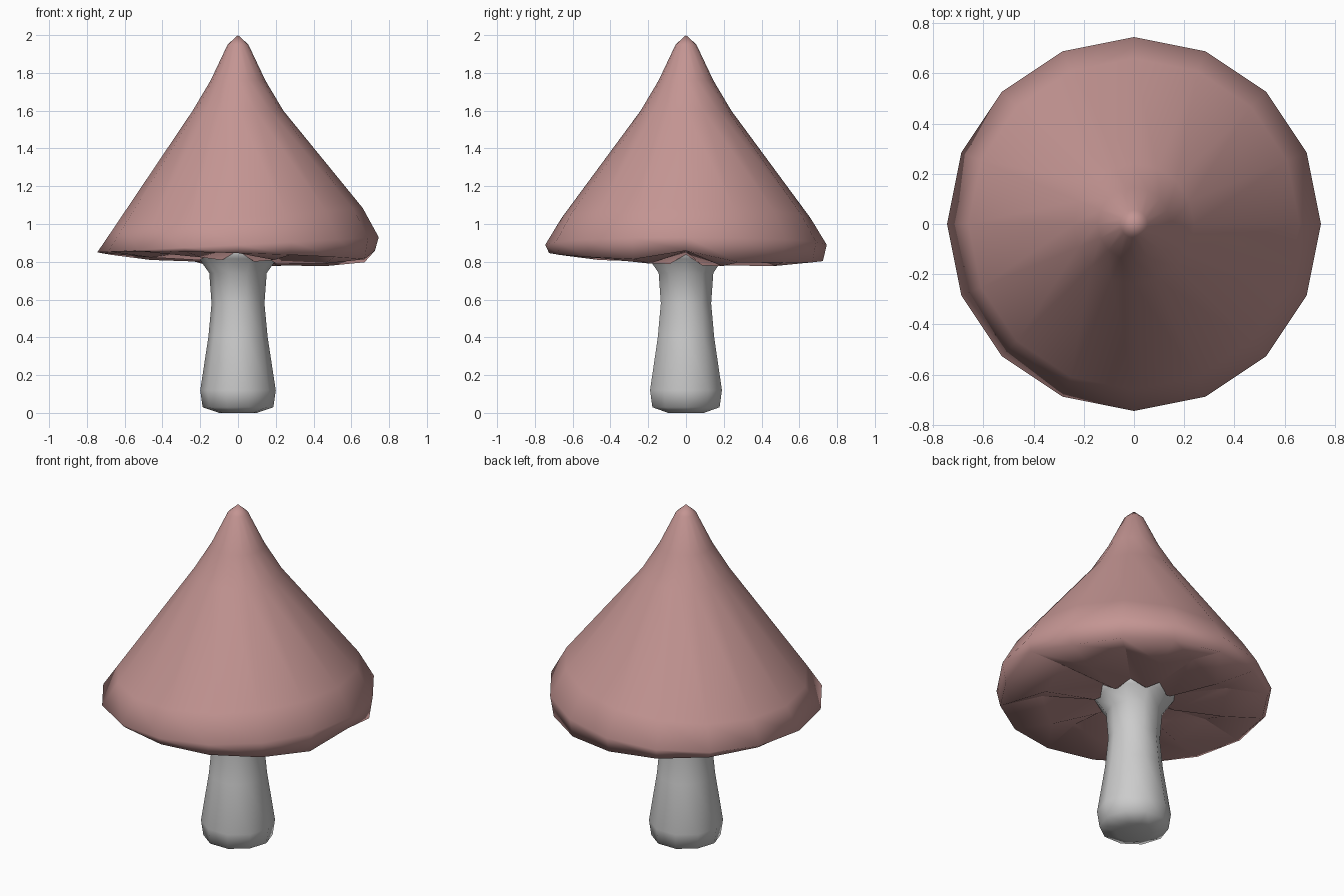
import bpy, bmesh
from math import cos, sin, pi

if "Cube" in bpy.data.objects:
    bpy.data.objects.remove(bpy.data.objects["Cube"])


def lathe(name, rings, n, top=None, bottom=None, crease=None):
    """Skin rings listed top to bottom; each ring is (radius, height function or number)."""
    bm = bmesh.new()
    loops = []
    for r, z in rings:
        loops.append([bm.verts.new((r * cos(2 * pi * i / n), r * sin(2 * pi * i / n),
                                    z(i) if callable(z) else z)) for i in range(n)])
    for a, b in zip(loops, loops[1:]):
        for i in range(n):
            j = (i + 1) % n
            bm.faces.new((a[i], b[i], b[j], a[j]))
    for loop, z in ((loops[0], top), (loops[-1], bottom)):
        if z is not None:
            c = bm.verts.new((0, 0, z))
            for i in range(n):
                bm.faces.new((loop[i], loop[(i + 1) % n], c))
    bmesh.ops.recalc_face_normals(bm, faces=bm.faces[:])
    for f in bm.faces:
        f.smooth = True
    # sharp folds along every second spoke of the underside
    if crease is not None:
        for a, b in zip(loops[crease:], loops[crease + 1:]):
            for i in range(0, n, 2):
                bm.edges.get((a[i], b[i])).smooth = False
    mesh = bpy.data.meshes.new(name)
    bm.to_mesh(mesh)
    bm.free()
    ob = bpy.data.objects.new(name, mesh)
    bpy.context.collection.objects.link(ob)
    return ob


N = 16


def tilt(base, amount, phase=0.0):
    return lambda i: base + amount * cos(2 * pi * i / N - phase)


def lip(i):
    return 0.825 - 0.03 * cos(2 * pi * i / N - pi / 4) + (0.055 if i == 0 else 0)


def gill(low, high, lean):
    return lambda i: (low if i % 2 else high) - lean * cos(2 * pi * i / N - pi / 4)


# Cap: pointed cone, uneven rim, folded underside
cap = lathe("mushroom_cap", [
    (0.055, 1.95), (0.145, 1.76), (0.24, 1.60),
    (0.66, tilt(1.03, 0.055)), (0.745, tilt(0.89, 0.04)), (0.725, lip),
    (0.50, gill(0.80, 0.875, 0.025)), (0.22, gill(0.795, 0.85, 0.015)),
], N, top=2.0, bottom=0.93, crease=5)

mat = bpy.data.materials.new("dusty_red")
mat.diffuse_color = (0.55, 0.30, 0.29, 1)
mat.use_nodes = True
mat.node_tree.nodes["Principled BSDF"].inputs["Base Color"].default_value = mat.diffuse_color
cap.data.materials.append(mat)

# Stem: bulbous foot, narrow waist, flared top
lathe("mushroom_stem", [
    (0.25, 0.88), (0.205, 0.815), (0.152, 0.74), (0.14, 0.58),
    (0.157, 0.40), (0.20, 0.12), (0.187, 0.03), (0.10, 0.0),
], 10, top=0.90, bottom=0.0)
